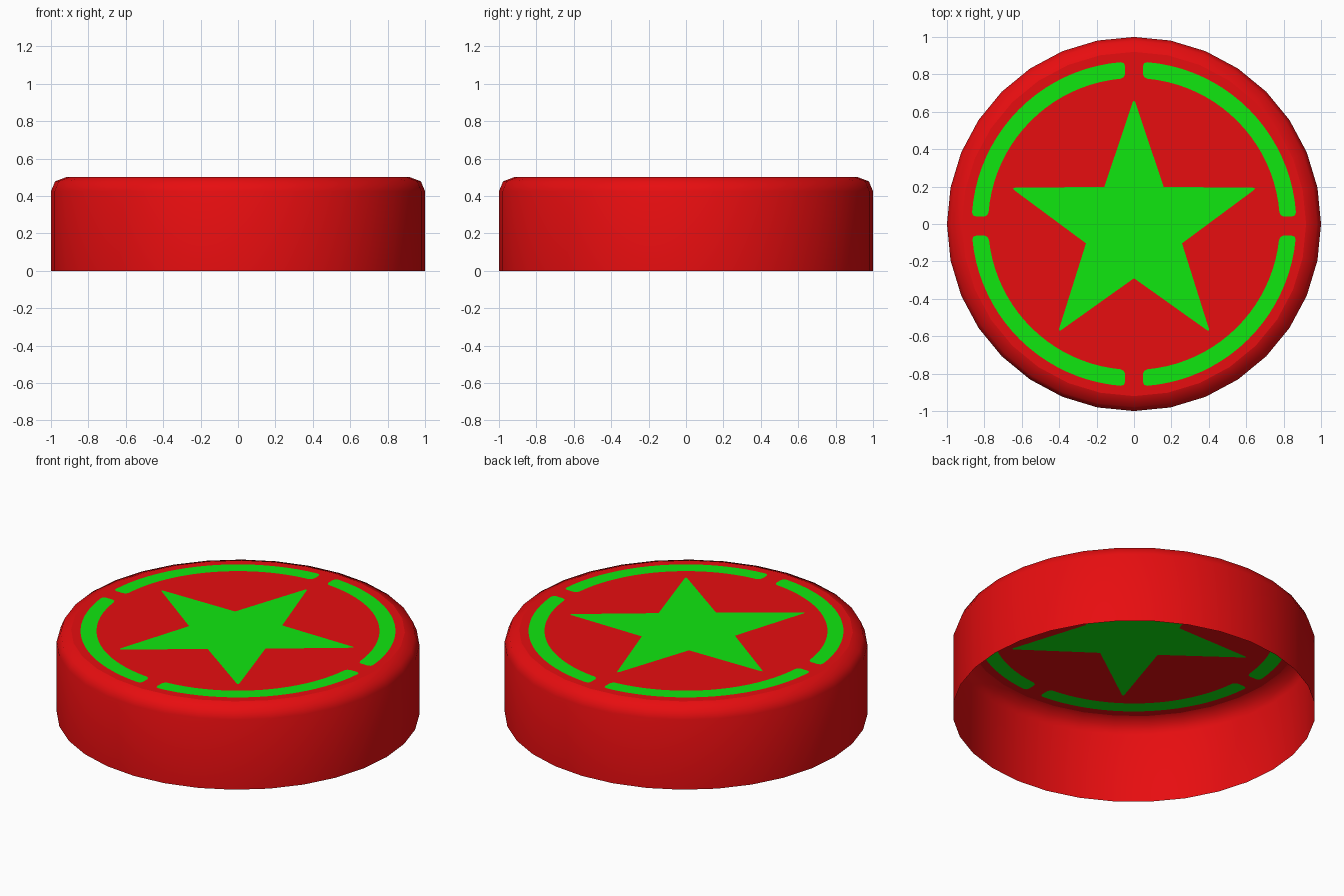
import bpy, bmesh, math
from math import sin, cos, pi, radians

if "Cube" in bpy.data.objects:
    bpy.data.objects.remove(bpy.data.objects["Cube"])

def material(name, rgb):
    m = bpy.data.materials.new(name)
    m.diffuse_color = (*rgb, 1)
    m.use_nodes = True
    m.node_tree.nodes["Principled BSDF"].inputs["Base Color"].default_value = m.diffuse_color
    return m

SIDES, TOP = 32, 0.5
bm = bmesh.new()

def loop(points, z=TOP):
    return [bm.verts.new((x, y, z)) for x, y in points]

def edges_of(vs):
    out = []
    for a, b in zip(vs, vs[1:] + vs[:1]):
        out.append(bm.edges.get((a, b)) or bm.edges.new((a, b)))
    return out

# Open-bottomed round wall with a rounded upper rim
rings = [loop([(r * cos(2 * pi * i / SIDES), r * sin(2 * pi * i / SIDES)) for i in range(SIDES)], z)
         for r, z in [(1, 0), (1, 0.425), (0.978, 0.478), (0.92, TOP)]]
for lo, hi in zip(rings, rings[1:]):
    for i in range(SIDES):
        j = (i + 1) % SIDES
        bm.faces.new((lo[i], lo[j], hi[j], hi[i])).smooth = True

# Star outline with slightly blunted tips
star = []
for k in range(5):
    a = pi / 2 + k * 2 * pi / 5
    for r, d in [(0.672, -0.010), (0.68, 0), (0.672, 0.010), (0.27, pi / 5)]:
        star.append((r * cos(a + d), -0.02 + r * sin(a + d)))

# Quarter-ring outline with rounded ends
def quarter(sx, sy, gx, gy, ro=0.868, ri=0.78, c=0.022):
    def arc(r, grow):
        a0, a1 = math.asin((gy + grow) / r), math.acos((gx + grow) / r)
        return [(r * cos(a0 + (a1 - a0) * i / 20), r * sin(a0 + (a1 - a0) * i / 20)) for i in range(21)]
    k = c * 0.3
    def on_y(r): return (math.sqrt(r * r - gy * gy), gy)
    def on_x(r): return (gx, math.sqrt(r * r - gx * gx))
    def mid_y(r): return (math.sqrt(r * r - gy * gy), gy + k)
    def mid_x(r): return (gx + k, math.sqrt(r * r - gx * gx))
    pts = [on_y(ro - c), mid_y(ro - k)] + arc(ro, c) + [mid_x(ro - k), on_x(ro - c)]
    pts += [on_x(ri + c), mid_x(ri + k)] + arc(ri, c)[::-1] + [mid_y(ri + k), on_y(ri + c)]
    pts = [(sx * x, sy * y) for x, y in pts]
    return pts if sx * sy > 0 else pts[::-1]

shapes = [loop(star)]
for sx in (1, -1):
    for sy, gy in ((1, 0.04), (-1, 0.062)):
        shapes.append(loop(quarter(sx, sy, 0.048, gy)))

# Flat top around the shapes, then the coloured shapes themselves
border = edges_of(rings[-1])
for s in shapes:
    border += edges_of(s)
bmesh.ops.triangle_fill(bm, use_beauty=True, use_dissolve=False, edges=border, normal=(0, 0, 1))
painted = []
for s in shapes:
    f = bm.faces.new(s)
    f.material_index = 1
    painted.append(f)
bmesh.ops.triangulate(bm, faces=painted)
for f in bm.faces:
    f.normal_update()
    if all(abs(v.co.z - TOP) < 1e-5 for v in f.verts):
        f.smooth = False
        if f.normal.z < 0:
            f.normal_flip()

me = bpy.data.meshes.new("round_cap")
bm.to_mesh(me)
bm.free()
me.materials.append(material("red", (0.8, 0.004, 0.005)))
me.materials.append(material("green", (0.005, 0.8, 0.005)))
ob = bpy.data.objects.new("round_cap", me)
bpy.context.collection.objects.link(ob)
